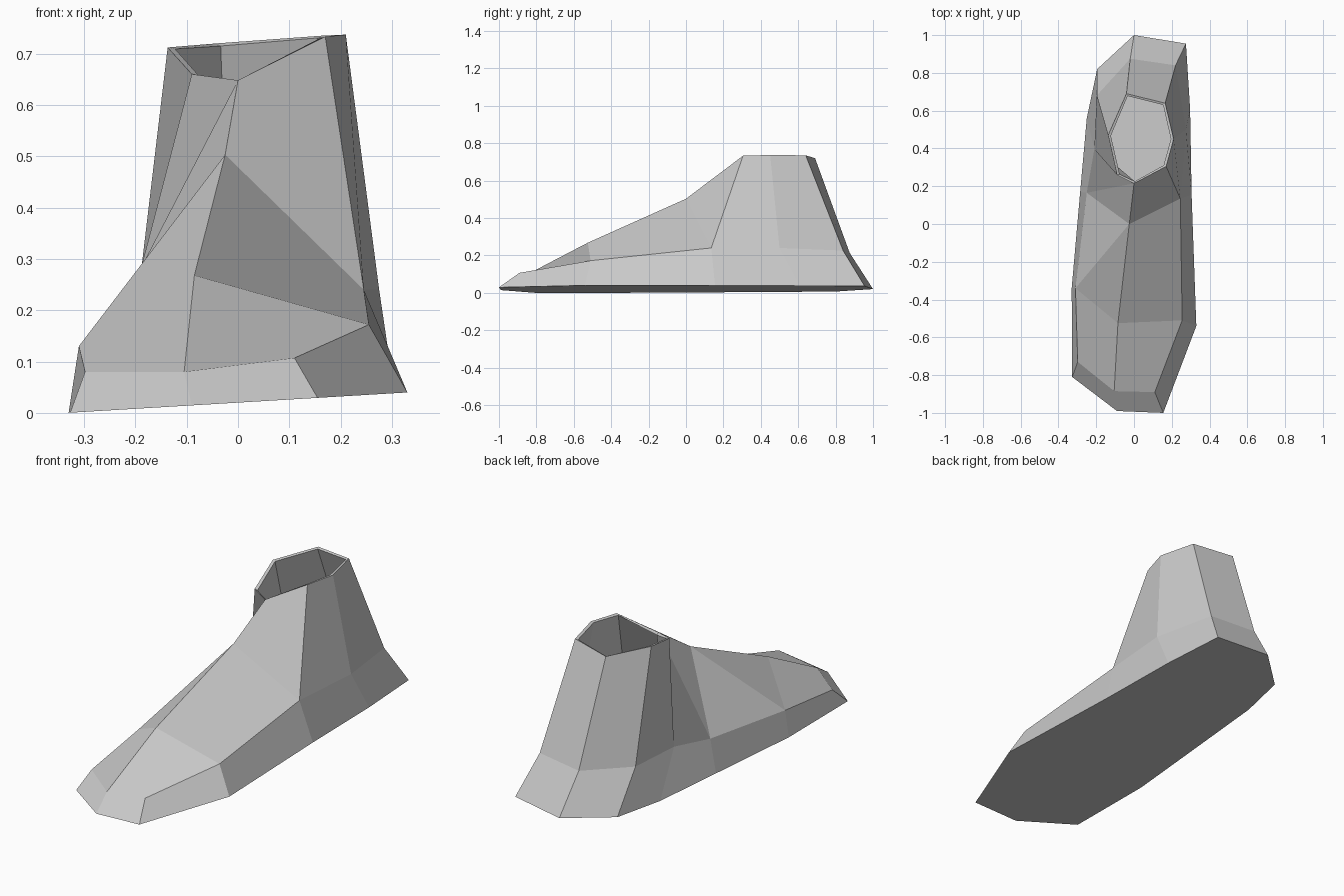
import bpy
import bmesh

cube = bpy.data.objects.get("Cube")
if cube:
    bpy.data.objects.remove(cube, do_unlink=True)

# Single plain colour
grey = bpy.data.materials.new("light_grey")
grey.use_nodes = True
colour = (0.6, 0.6, 0.6, 1.0)
grey.diffuse_color = colour
grey.node_tree.nodes["Principled BSDF"].inputs["Base Color"].default_value = colour

bm = bmesh.new()


def ring(points):
    """Add a list of points and return their vertices."""
    return [bm.verts.new(p) for p in points]


def sole_height(x):
    """The sole lies on a plane that rises gently towards +x."""
    return 0.02 + 0.06 * x


# Sole outline, counter-clockwise from the toe
sole_outline = [
    (-0.09, -0.99), (0.155, -1), (0.33, -0.54), (0.305, 0.155),
    (0.297, 0.61), (0.275, 0.955), (0, 1), (-0.195, 0.82),
    (-0.25, 0.56), (-0.285, 0.17), (-0.33, -0.34), (-0.327, -0.81),
]
sole = ring([(x, y, sole_height(x)) for x, y in sole_outline])

# Ring where the upper turns in from the lower side wall
side = ring([
    (-0.105, -0.885, 0.08), (0.11, -0.89, 0.107), (0.255, -0.51, 0.172),
    (0.245, 0.135, 0.24), (0.275, 0.5, 0.24), (0.22, 0.84, 0.226),
    (-0.02, 0.875, 0.214), (-0.197, 0.68, 0.208), (-0.21, 0.395, 0.202),
    (-0.25, 0.165, 0.165), (-0.31, -0.34, 0.13), (-0.298, -0.73, 0.08),
])

# Ankle opening, from the inner front corner round the heel to the front
collar = ring([
    (0.17, 0.305, 0.733), (0.21, 0.45, 0.737), (0.165, 0.64, 0.735),
    (-0.04, 0.69, 0.72), (-0.137, 0.47, 0.712), (-0.09, 0.26, 0.66),
    (0, 0.215, 0.648),
])

# Ridge along the top of the foot
instep, toe_ridge = ring([(-0.025, 0, 0.503), (-0.085, -0.525, 0.268)])

# Flat sole and lower side wall
bm.faces.new(reversed(sole))
count = len(sole)
for i in range(count):
    j = (i + 1) % count
    bm.faces.new((sole[i], sole[j], side[j], side[i]))

# Ankle wall around the heel
toe_a, toe_b, ball, arch = side[:4]
ankle = side[3:9]
for i in range(len(ankle) - 1):
    bm.faces.new((ankle[i], ankle[i + 1], collar[i + 1], collar[i]))

# Top of the foot, on either side of the ridge
back_corner, flank, outer_ball, outer_toe = side[8:]
tongue = collar[-1]
for face in (
    (back_corner, flank, tongue, collar[-2]),
    (flank, instep, tongue),
    (flank, outer_ball, instep),
    (outer_ball, toe_ridge, instep),
    (outer_ball, outer_toe, toe_a, toe_ridge),
    (toe_a, toe_b, ball, toe_ridge),
    (toe_ridge, ball, arch, instep),
    (instep, arch, collar[0], tongue),
):
    bm.faces.new(face)

mesh = bpy.data.meshes.new("shoe_shell")
bm.to_mesh(mesh)
bm.free()
mesh.materials.append(grey)
shoe = bpy.data.objects.new("shoe_shell", mesh)
bpy.context.collection.objects.link(shoe)

# Thin wall, leaving the inside hollow
wall = shoe.modifiers.new("wall", 'SOLIDIFY')
wall.thickness = 0.015
wall.offset = -1
